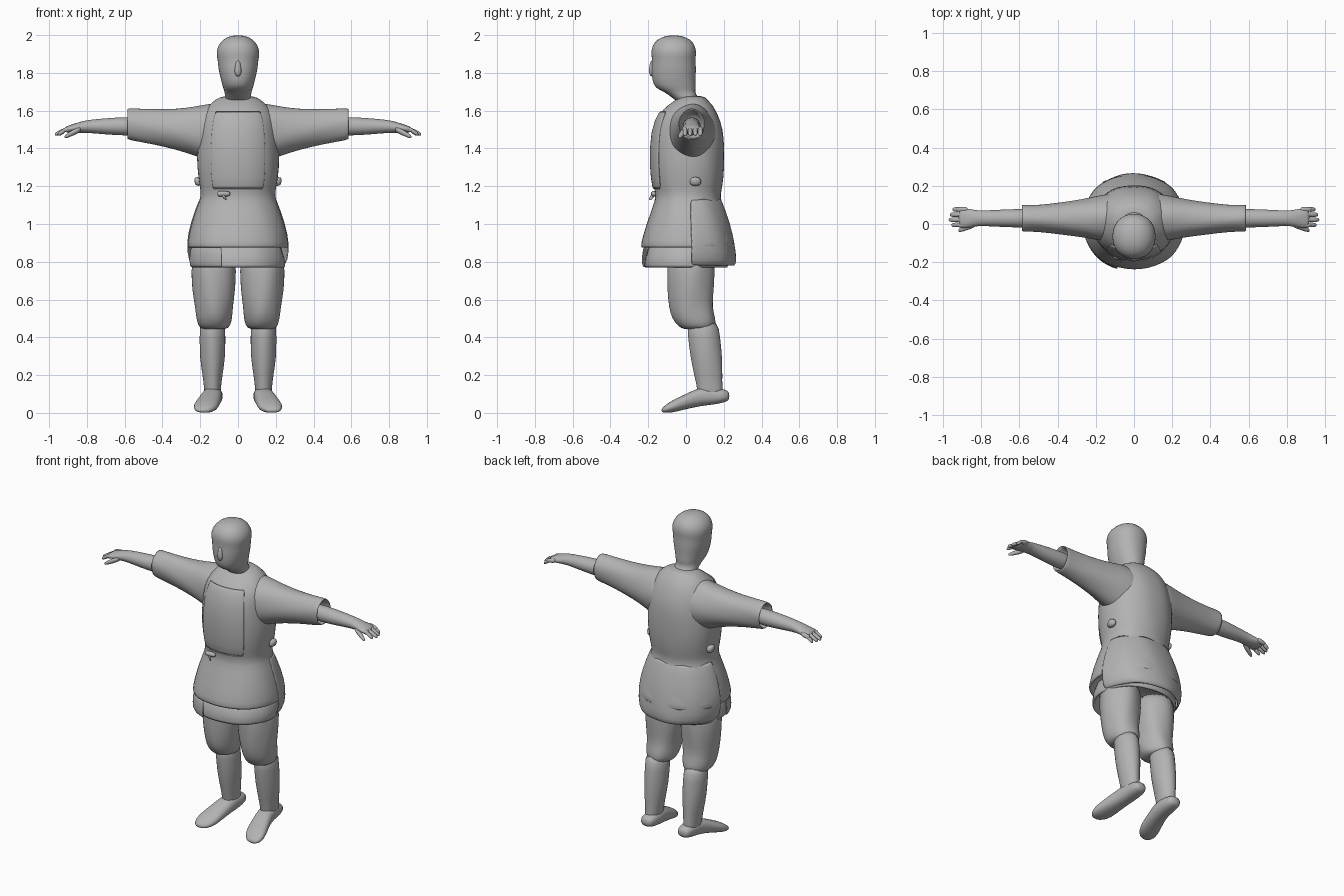
import bpy, bmesh, math

cube = bpy.data.objects.get("Cube")
if cube:
    bpy.data.objects.remove(cube)

grey = bpy.data.materials.new("plain grey")
grey.use_nodes = True
grey.diffuse_color = (.45, .45, .45, 1)
grey.node_tree.nodes["Principled BSDF"].inputs["Base Color"].default_value = grey.diffuse_color


def oval_point(angle, width, depth, power):
    """Point on a rounded-box oval."""
    cosine, sine = math.cos(angle), math.sin(angle)
    return (width * math.copysign(abs(cosine) ** (2 / power), cosine),
            depth * math.copysign(abs(sine) ** (2 / power), sine))


def loft(name, rows, center, axis="Z", side=1, power=2, ripple=0, waves=5, arc=None, segments=24):
    """Skin ovals (position, width, depth) along an axis whose centre line follows a rule."""
    bm = bmesh.new()
    start, end = [math.radians(limit) for limit in (arc or (0, 360))]
    count = segments + 1 if arc else segments
    rings = []
    for index, (position, width, depth) in enumerate(rows):
        middle = center(position)
        ring = []
        for step in range(count):
            angle = start + (end - start) * step / segments
            fold = 1 + ripple * math.sin(waves * angle + index)
            a, b = oval_point(angle, width * fold, depth * fold, power)
            a, b = a + middle[0], b + middle[1]
            x, y, z = {"Z": (a, b, position), "X": (position, a, b), "Y": (a, position, b)}[axis]
            ring.append(bm.verts.new((x * side, y, z)))
        rings.append(ring)
    for lower, upper in zip(rings, rings[1:]):
        for step in range(segments):
            after = (step + 1) % count
            bm.faces.new((lower[step], lower[after], upper[after], upper[step]))
    if not arc:
        bm.faces.new(rings[0])
        bm.faces.new(rings[-1])
    bmesh.ops.recalc_face_normals(bm, faces=bm.faces)
    mesh = bpy.data.meshes.new(name)
    bm.to_mesh(mesh)
    bm.free()
    mesh.materials.append(grey)
    mesh.shade_smooth()
    obj = bpy.data.objects.new(name, mesh)
    bpy.context.collection.objects.link(obj)
    if arc:
        solid = obj.modifiers.new("thickness", "SOLIDIFY")
        solid.thickness = .01
        solid.offset = 0
    smooth = obj.modifiers.new("smooth", "SUBSURF")
    smooth.levels = smooth.render_levels = 1


def tapered(name, start, end, radius, tip, side=1):
    """Small rounded limb along x, from a start point to an end point."""
    def center(x):
        share = (x - start[0]) / (end[0] - start[0])
        return [a + (b - a) * share for a, b in zip(start[1:], end[1:])]

    rows = []
    for share, scale in ((0, .6), (.15, 1), (.8, 1), (1, .6)):
        size = scale * (radius + (tip - radius) * share)
        rows.append((start[0] + (end[0] - start[0]) * share, size, size))
    loft(name, rows, center, "X", side, segments=10)


def body_center(z):
    return 0, .01 + max(0, z - 1.58) * .25


def skirt_center(z):
    return 0, 0


# Head leans forward from the neck
loft("head", [
    (1.62, .07, .06), (1.67, .07, .07), (1.7, .07, .08), (1.72, .08, .11),
    (1.76, .09, .115), (1.82, .105, .12), (1.87, .108, .115), (1.9, .116, .12),
    (1.94, .11, .117), (1.98, .08, .09), (2, .03, .03)],
    lambda z: (0, max(1.73 - z, 0) - .065), power=2.15)
loft("nose", [(1.78, .01, .01), (1.8, .02, .02), (1.82, .02, .02), (1.87, .01, .01)],
     lambda z: (0, -.178), segments=10)

# Tunic with a belted waist and a turned-in hem
loft("tunic", [
    (.98, .2, .17), (.88, .25, .23), (.87, .27, .25), (.9, .27, .25), (1, .25, .22),
    (1.1, .215, .185), (1.15, .195, .17), (1.2, .205, .185), (1.3, .22, .195),
    (1.4, .22, .195), (1.5, .21, .19), (1.58, .195, .16), (1.63, .155, .12),
    (1.66, .12, .08), (1.68, .08, .06)], body_center, power=2.2, ripple=.012, waves=9)
loft("chest_panel", [(1.18, .2, .182), (1.3, .22, .2), (1.5, .21, .195), (1.6, .18, .15)],
     body_center, power=2.2, arc=(230, 310))
loft("back_flap", [(.78, .235, .25), (.8, .26, .265), (.9, .27, .25), (1, .25, .23), (1.14, .2, .18)],
     skirt_center, power=2.2, ripple=.01, waves=8, arc=(5, 175))

# Underskirt and its overlapping front fold
loft("underskirt", [(.9, .2, .17), (.78, .23, .2), (.76, .25, .225), (.8, .255, .225), (.95, .22, .19)],
     skirt_center, power=2.15, ripple=.015, waves=7)
loft("front_fold", [(.77, .25, .235), (.8, .26, .245), (.88, .25, .235)],
     skirt_center, power=2.15, arc=(190, 252))

# Belt knot and its loose end
tapered("belt_knot", (-.11, -.17, 1.16), (-.04, -.17, 1.16), .018, .015)
tapered("knot_tail", (-.09, -.17, 1.16), (-.06, -.19, 1.13), .01, .01)

for side, label in ((1, "left"), (-1, "right")):
    # Wide sleeve, hollow at the cuff
    loft(label + "_sleeve", [
        (.06, .13, .15), (.12, .13, .16), (.2, .115, .14), (.27, .1, .12), (.38, .085, .1),
        (.5, .07, .09), (.57, .07, .085), (.59, .07, .08), (.58, .06, .07), (.5, .05, .06)],
        lambda x: (.03, 1.47 + .1 * x), "X", side, ripple=.02)

    # Forearm flattening into the palm
    loft(label + "_forearm", [
        (.48, .05, .05), (.6, .05, .05), (.7, .046, .044), (.8, .04, .034),
        (.84, .045, .03), (.89, .055, .02), (.92, .05, .015)],
        lambda x: (.03, 1.517 - max(0, x - .8) * .15), "X", side, segments=16)

    # Curled fingers, spread evenly across the palm, and thumb
    for number, finger in enumerate(("index", "middle", "ring", "little")):
        y = .027 * number - .005
        knuckle = (.93, y, 1.495)
        reach = .975 - .015 * abs(number - 1.3)
        tapered(f"{label}_{finger}_finger_base", (.87, y, 1.507), knuckle, .015, .014, side)
        tapered(f"{label}_{finger}_finger_tip", (.91, y, 1.5), (reach, y, 1.473), .014, .012, side)
    tapered(label + "_thumb", (.83, 0, 1.505), (.92, -.035, 1.46), .02, .013, side)

    # Loose side tie
    loft(label + "_side_tie", [(1.2, .015, .03), (1.23, .025, .035), (1.25, .02, .02)],
         lambda z: (.21, .05), side=side, segments=10)

    # Baggy breeches gathered below the knee
    loft(label + "_breeches", [
        (.86, .115, .125), (.75, .12, .127), (.65, .115, .124), (.56, .1, .115),
        (.5, .096, .117), (.46, .085, .1), (.44, .066, .08)],
        lambda z: (.127, .025 + max(0, .55 - z) * .35), side=side, ripple=.025)

    # Wrapped lower leg
    loft(label + "_leg_wrap", [
        (.5, .07, .085), (.4, .067, .084), (.3, .068, .084), (.2, .053, .075),
        (.13, .044, .067), (.07, .045, .07)],
        lambda z: (.135, .14 - .11 * z), side=side, ripple=.02, waves=4)

    # Shoe slopes down to the toes and turns outward
    loft(label + "_shoe", [
        (.23, .025, .02), (.21, .045, .034), (.15, .05, .046), (.08, .053, .052),
        (0, .06, .04), (-.07, .067, .034), (-.11, .05, .02), (-.13, .025, .01)],
        lambda y: (.13 + max(0, .1 - y) * .24, min(.09, .06 + .36 * y)), "Y", side, power=2.3)
